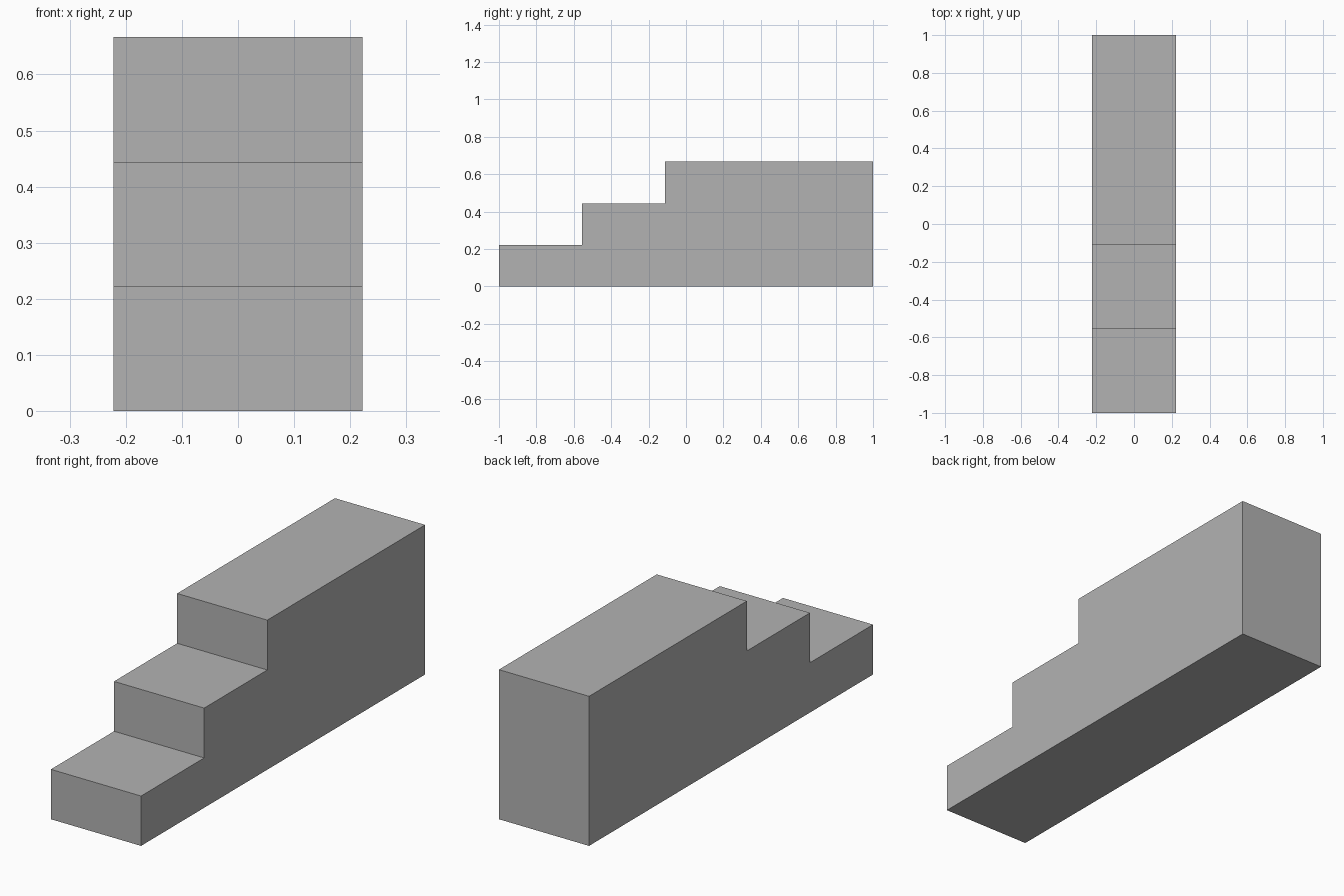
import bpy
import bmesh

if "Cube" in bpy.data.objects:
    bpy.data.objects.remove(bpy.data.objects["Cube"])

WIDTH, RISE, TREAD = 0.4444, 0.2222, 0.4444
STEPS = 3

grey = bpy.data.materials.new("plain grey")
grey.diffuse_color = (0.45, 0.45, 0.45, 1)
grey.use_nodes = True
grey.node_tree.nodes["Principled BSDF"].inputs["Base Color"].default_value = grey.diffuse_color

# Side profile: three risers and treads, the top tread running to the back
profile = [(-1, 0)]
for i in range(STEPS):
    front = -1 + i * TREAD
    back = 1 if i == STEPS - 1 else front + TREAD
    profile += [(front, (i + 1) * RISE), (back, (i + 1) * RISE)]
profile.append((1, 0))

# Staircase block: extrude the profile across the width
bm = bmesh.new()
side = bm.faces.new([bm.verts.new((-WIDTH / 2, y, z)) for y, z in profile])
result = bmesh.ops.extrude_face_region(bm, geom=[side], use_keep_orig=True)
verts = [g for g in result["geom"] if isinstance(g, bmesh.types.BMVert)]
bmesh.ops.translate(bm, verts=verts, vec=(WIDTH, 0, 0))
bmesh.ops.recalc_face_normals(bm, faces=bm.faces)

mesh = bpy.data.meshes.new("staircase")
bm.to_mesh(mesh)
bm.free()
mesh.materials.append(grey)
bpy.context.collection.objects.link(bpy.data.objects.new("staircase", mesh))
